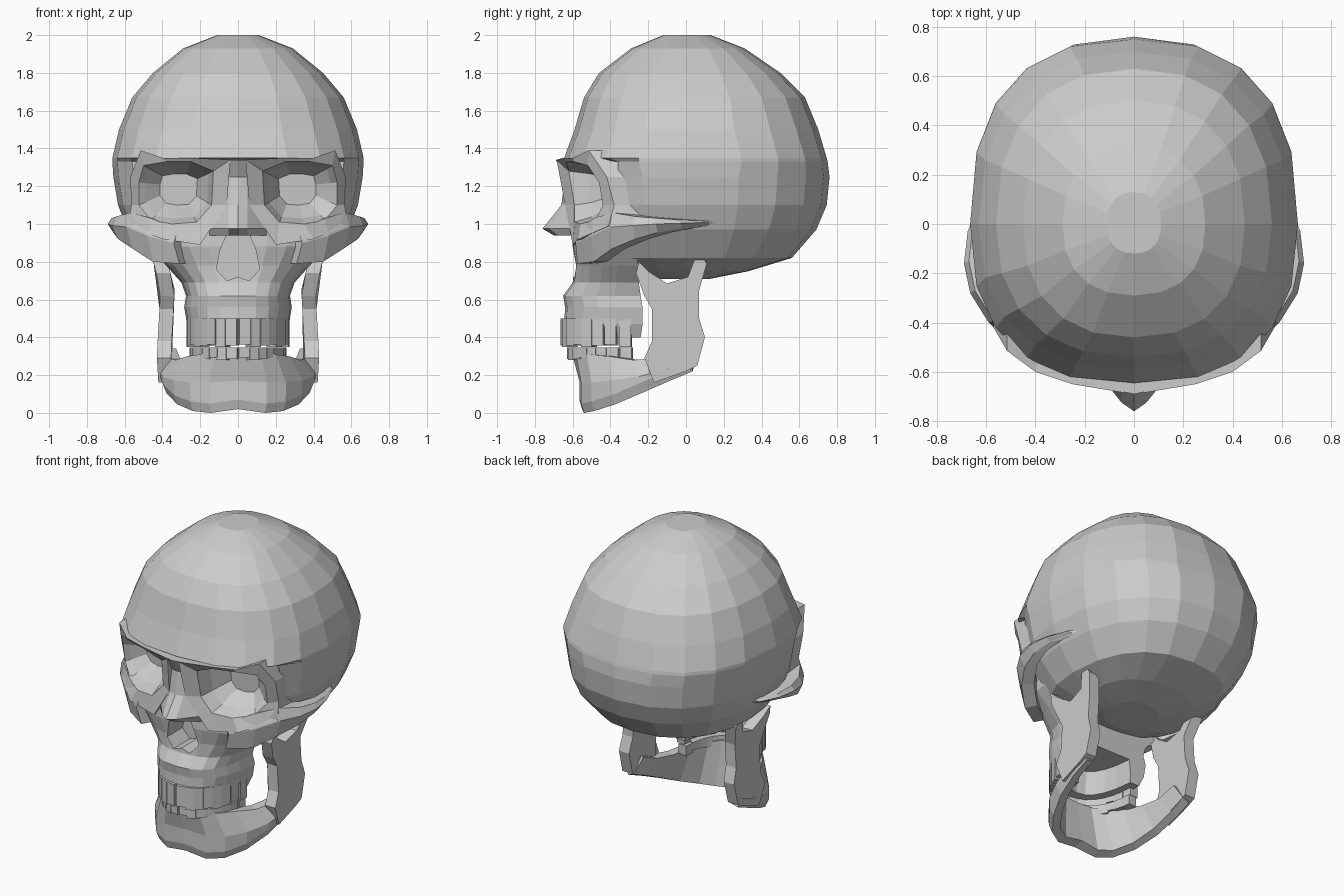
import bpy, bmesh, math
from mathutils import Matrix

if "Cube" in bpy.data.objects:
    bpy.data.objects.remove(bpy.data.objects["Cube"])


def finish(name, bm):
    bmesh.ops.recalc_face_normals(bm, faces=bm.faces)
    me = bpy.data.meshes.new(name)
    bm.to_mesh(me)
    bm.free()
    ob = bpy.data.objects.new(name, me)
    bpy.context.collection.objects.link(ob)
    return ob


def loft(name, rows, closed=True, caps=(True, True), mirror=True):
    """Skin rows of points; mirrored across x = 0 and welded when asked."""
    bm = bmesh.new()
    vs = [[bm.verts.new(p) for p in r] for r in rows]
    n = len(rows[0])
    for a, b in zip(vs, vs[1:]):
        for i in range(n if closed else n - 1):
            j = (i + 1) % n
            bm.faces.new((a[i], a[j], b[j], b[i]))
    if caps[0]:
        bm.faces.new(vs[0])
    if caps[1]:
        bm.faces.new(vs[-1])
    if mirror:
        geo = bmesh.ops.duplicate(bm, geom=bm.verts[:] + bm.edges[:] + bm.faces[:])["geom"]
        for v in geo:
            if isinstance(v, bmesh.types.BMVert):
                v.co.x *= -1
    bmesh.ops.remove_doubles(bm, verts=bm.verts, dist=0.0005)
    return finish(name, bm)


def power(v, e):
    return math.copysign(abs(v) ** (2 / e), v)


def cut(ob, cutter):
    cutter.hide_render = True
    cutter.display_type = 'WIRE'
    m = ob.modifiers.new("cut", 'BOOLEAN')
    m.operation = 'DIFFERENCE'
    m.solver = 'EXACT'
    m.object = cutter


# Cranium: horizontal rings (z, half width, front y, back y), flattened behind the face
rings = [(2.0, .11, -.12, .13), (1.93, .29, -.29, .31), (1.8, .45, -.46, .5),
         (1.67, .56, -.54, .63), (1.5, .63, -.59, .70), (1.35, .665, -.645, .745),
         (1.33, .665, -.64, .75), (1.25, .66, -.62, .76), (1.1, .635, -.6, .745),
         (.97, .585, -.56, .69), (.82, .48, -.48, .56), (.75, .33, -.36, .33),
         (.71, .15, -.2, .13)]
rows = []
for z, hw, yf, yb in rings:
    row = []
    e = 2.5 if 1.3 < z < 1.4 else 2.35
    for i in range(20):
        t = math.tau * i / 20
        x, s = hw * power(math.cos(t), e), power(math.sin(t), e)
        y = s * (yb if s > 0 else -yf)
        row.append((x, max(y, -.36) if z < 1.34 else y, z))
    rows.append(row)
loft("cranium", rows, mirror=False)

# Eye sockets: brow flange, rim, then tapering inward
flange = [(.04, -.685, 1.34), (.25, -.65, 1.35), (.4, -.60, 1.35), (.515, -.515, 1.39),
          (.57, -.42, 1.25), (.565, -.38, 1.1), (.58, -.41, .99), (.40, -.57, .92),
          (.2, -.6, .89), (.06, -.64, 1.1)]
rim = [(.13, -.62, 1.28), (.25, -.635, 1.33), (.38, -.595, 1.33), (.5, -.52, 1.31),
       (.525, -.46, 1.22), (.525, -.44, 1.1), (.46, -.48, 1.02), (.35, -.56, 1.0),
       (.22, -.59, 1.01), (.14, -.59, 1.1)]


def inward(f, y, g, zc):
    return [(.30 + (p[0] - .30) * f, y + (p[1] + .55) * g, zc + (p[2] - 1.16) * f) for p in rim]


loft("eye_sockets", [[(x, y + .15, z) for x, y, z in flange], flange, rim,
                     inward(.85, -.48, .5, 1.165), inward(.5, -.38, .1, 1.18)], caps=(False, True))

# Nasal bone: half sections (z, ridge y, side x, side y, base x, base y)
rows = []
for z, y0, x1, y1, x2, y2 in [(1.34, -.69, .05, -.68, .13, -.62), (1.25, -.64, .045, -.63, .13, -.58),
                              (1.1, -.66, .05, -.645, .14, -.58), (.975, -.76, .05, -.725, .15, -.6),
                              (.94, -.70, .05, -.675, .15, -.6)]:
    rows.append([(0, y0, z), (x1, y1, z), (x2, y2, z), (x2, -.48, z), (0, -.48, z)])
loft("nasal_bone", rows, closed=False)


# Upper jaw: half arches (z, half width, front y, back y)
def arch(z, hw, yf, yb, e=2.5, n=7):
    pts = [(0, yf, z)]
    for i in range(1, n):
        t = math.pi / 2 * i / (n - 1)
        pts.append((hw * power(math.sin(t), e), yb + (yf - yb) * power(max(math.cos(t), 0), e), z))
    return pts + [(0, yb, z)]


upper_jaw = loft("upper_jaw", [arch(*a) for a in [
    (.98, .46, -.6, -.3), (.88, .45, -.605, -.28), (.78, .38, -.59, -.25), (.69, .30, -.6, -.25),
    (.62, .275, -.65, -.24), (.56, .285, -.64, -.23), (.47, .27, -.645, -.23),
    (.40, .24, -.635, -.24)]], closed=False)
pear = [(0, .955), (.06, .945), (.095, .86), (.115, .76), (.06, .70), (0, .72)]
cut(upper_jaw, loft("nose_opening_cutter", [[(x, y, z) for x, z in pear] for y in (-.8, -.42)],
                    closed=False))
cut(upper_jaw, loft("palate_cutter", [arch(.36, .18, -.55, -.1), arch(.55, .16, -.52, -.1)],
                    closed=False))

# Cheekbones and arches: stations (outer x, y, bottom z, top z)
rows = []
for x, y, zb, zt in [(.34, -.575, .79, .97), (.48, -.49, .80, 1.03), (.59, -.39, .87, 1.06),
                     (.665, -.27, .92, 1.04), (.69, -.15, .955, 1.03), (.675, -.02, .98, 1.02),
                     (.62, .12, 1.0, 1.015)]:
    d = .07
    zm = zb + (zt - zb) * .6
    rows.append([(x - .03, y, zb), (x, y - .01, zm), (x - .02, y, zt),
                 (x - d, y + d, zt), (x - d, y + d, zb)])
loft("cheekbones", rows)

# Lower jaw body: stations (bottom x, y, bottom z, top x, y, top z)
rows = []
stations = [(0, -.565, .02, 0, -.605, .32), (.15, -.555, .0, .12, -.585, .32), (.25, -.5, .01, .2, -.525, .31),
            (.335, -.39, .045, .27, -.41, .3), (.395, -.25, .105, .33, -.28, .28),
            (.42, -.1, .17, .375, -.15, .29), (.42, .02, .22, .40, -.02, .34)]
for i, (x, y, z, xt, yt, zt) in enumerate(stations):
    k = .08 * (1 - i / 6)
    zm = z + (zt - z) * .5
    rows.append([(x * .96, y + .015, z), (x * 1.01, y, z + .05), (x * 1.015, y, zm), (xt, yt, zt),
                 (xt * .82, yt + k, zt), (x * .84, y + .02 + k * .7, z + .02)])
loft("lower_jaw", rows, caps=(False, True))

# Jaw branches: side outline (y, z) given thickness, leaning outward at the top
outline = [(0, .22), (.06, .25), (.1, .4), (.07, .5), (.07, .65), (.11, .79), (.08, .84), (.04, .8),
           (.01, .72), (-.1, .685), (-.2, .75), (-.25, .8), (-.265, .74), (-.22, .62),
           (-.18, .55), (-.18, .38), (-.22, .29), (-.17, .16)]


def lean(z):
    return .43 - .02 * min(max(z - .3, 0) / .35, 1) + .05 * max(z - .65, 0) / .2 - .06 * max(.3 - z, 0)


loft("jaw_branches", [[(lean(z) - d, y, z) for y, z in outline] for d in (0, .075)])


# Teeth: small blocks along each arch
def teeth(name, hw, yf, z0, z1, count):
    bm = bmesh.new()
    for i in range(count):
        t = math.radians(-84 + 168 * i / (count - 1))
        x = hw * power(math.sin(t), 2.3)
        y = -.27 + (yf + .27) * power(math.cos(t), 2.3)
        ang = math.atan2(x / hw ** 2, -(y + .27) / (yf + .27) ** 2)
        gap = .006 * (i % 3)
        mat = (Matrix.Translation((x, y, (z0 + z1 + gap) / 2)) @ Matrix.Rotation(ang, 4, 'Z')
               @ Matrix.Diagonal((.062, .06, z1 - z0 - gap, 1)))
        bmesh.ops.create_cube(bm, size=1, matrix=mat)
    return finish(name, bm)


teeth("upper_teeth", .24, -.63, .35, .5, 16)
teeth("lower_teeth", .225, -.595, .28, .345, 16)
